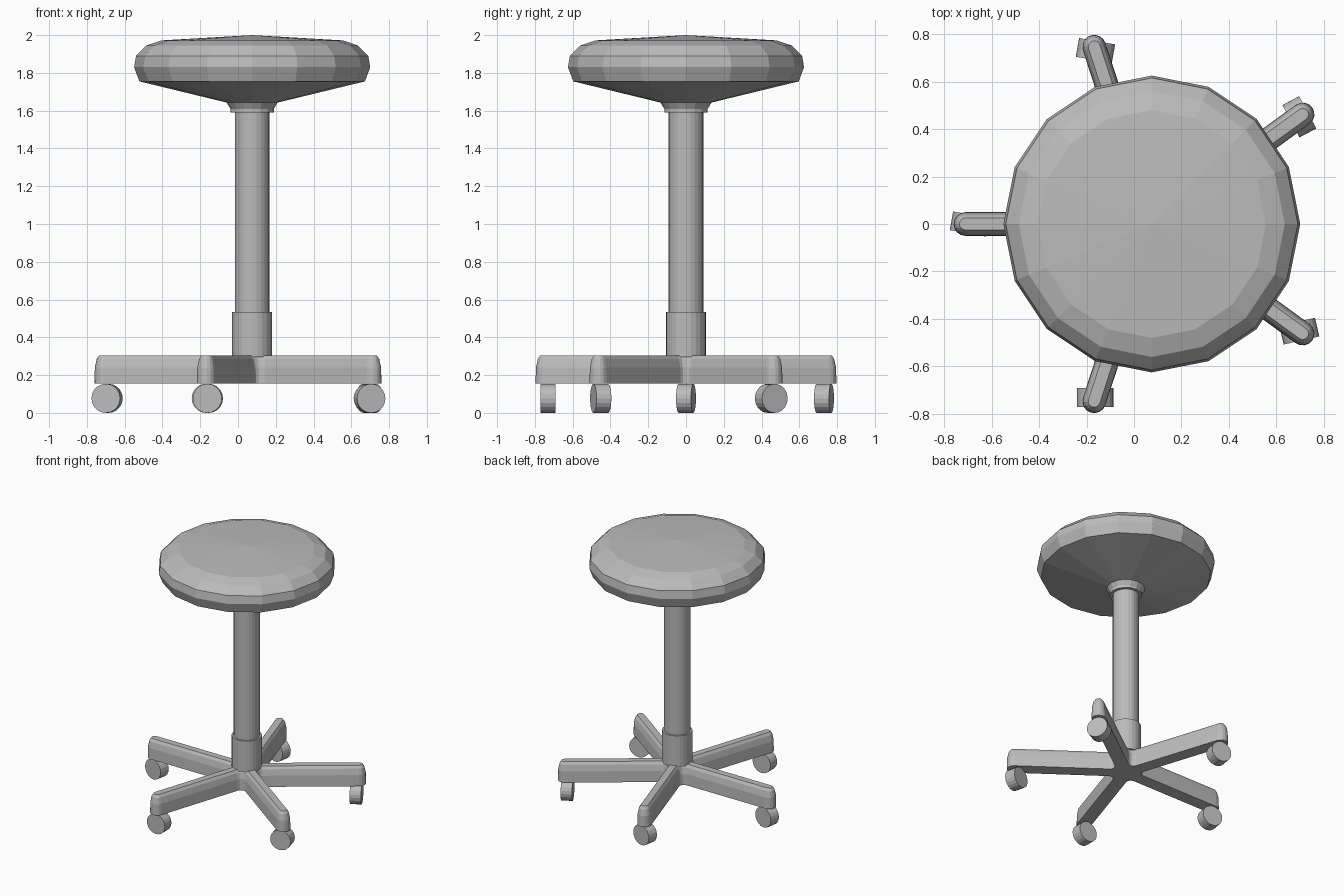
import bpy
import bmesh
from math import sin, cos, pi, radians
from mathutils import Vector, Matrix

cube = bpy.data.objects.get("Cube")
if cube:
    bpy.data.objects.remove(cube, do_unlink=True)

CX = 0.075                      # the column axis, offset by the five-leg base
LEG_ANGLES = [180, 108, 36, -36, -108]

grey = bpy.data.materials.new("plain grey")
grey.use_nodes = True
color = (0.5, 0.5, 0.5, 1)
grey.diffuse_color = color
grey.node_tree.nodes["Principled BSDF"].inputs["Base Color"].default_value = color


def finish(name, bm, location):
    bmesh.ops.recalc_face_normals(bm, faces=bm.faces)
    mesh = bpy.data.meshes.new(name)
    bm.to_mesh(mesh)
    bm.free()
    mesh.materials.append(grey)
    obj = bpy.data.objects.new(name, mesh)
    obj.location = location
    bpy.context.collection.objects.link(obj)
    return obj


def loft(bm, rings):
    """Skin a stack of equal-length point rings and cap both ends."""
    rows = [[bm.verts.new(p) for p in ring] for ring in rings]
    n = len(rows[0])
    for low, high in zip(rows, rows[1:]):
        for i in range(n):
            j = (i + 1) % n
            bm.faces.new((low[i], low[j], high[j], high[i]))
    bm.faces.new(rows[0])
    bm.faces.new(rows[-1])
    return rows


def lathe(name, profile, sides=16, apex=None):
    bm = bmesh.new()
    rings = [[(r * cos(2 * pi * i / sides), r * sin(2 * pi * i / sides), z)
              for i in range(sides)] for r, z in profile]
    loft(bm, rings)
    if apex:
        bm.faces.ensure_lookup_table()
        fan = bmesh.ops.poke(bm, faces=[bm.faces[-1]])
        fan["verts"][0].co.z = apex
    return finish(name, bm, (CX, 0, 0))


# Padded seat with its conical underside and collar
lathe("seat", [(0.115, 1.59), (0.115, 1.61), (0.135, 1.643), (0.597, 1.755),
               (0.625, 1.83), (0.615, 1.89), (0.56, 1.945), (0.48, 1.972)],
      apex=2.0)

# Column and the wider sleeve at its foot
lathe("column", [(0.092, 0.5), (0.092, 1.6)], 24)
lathe("sleeve", [(0.106, 0.295), (0.106, 0.535)], 24)


# Five-leg base: star outline with round tips and filleted inner corners
def star_outline(half_width, z, full=0.05, reach=0.785, fillet=0.035):
    points = []
    half = radians(36)
    corner = (full + fillet) / sin(half)
    radius = fillet + full - half_width
    for angle in sorted(LEG_ANGLES):
        a = radians(angle)
        for k in range(9):
            t = a - pi / 2 + pi * k / 8
            points.append((reach * cos(a) + half_width * cos(t),
                           reach * sin(a) + half_width * sin(t), z))
        b = a + half
        for k in range(5):
            t = b + pi + (pi / 2 - half) * (1 - k / 2)
            points.append((corner * cos(b) + radius * cos(t),
                           corner * sin(b) + radius * sin(t), z))
    return points


bm = bmesh.new()
loft(bm, [star_outline(w, z) for w, z in
          [(0.05, 0.155), (0.048, 0.24), (0.038, 0.285), (0.025, 0.305)]])
finish("leg_base", bm, (CX, 0, 0))

# Casters: one wheel under each leg tip, each swivelled differently
for i, (angle, yaw) in enumerate(zip(LEG_ANGLES, [-10, -10, -62, 13, 0])):
    bm = bmesh.new()
    bmesh.ops.create_cone(bm, cap_ends=True, segments=20, radius1=0.077,
                          radius2=0.077, depth=0.08,
                          matrix=Matrix.Rotation(pi / 2, 4, "X"))
    spot = Vector((CX, 0, 0.077)) + Matrix.Rotation(radians(angle), 3, "Z") @ Vector((0.768, 0, 0))
    wheel = finish(f"caster_wheel_{i + 1}", bm, spot)
    wheel.rotation_euler.z = radians(yaw)
